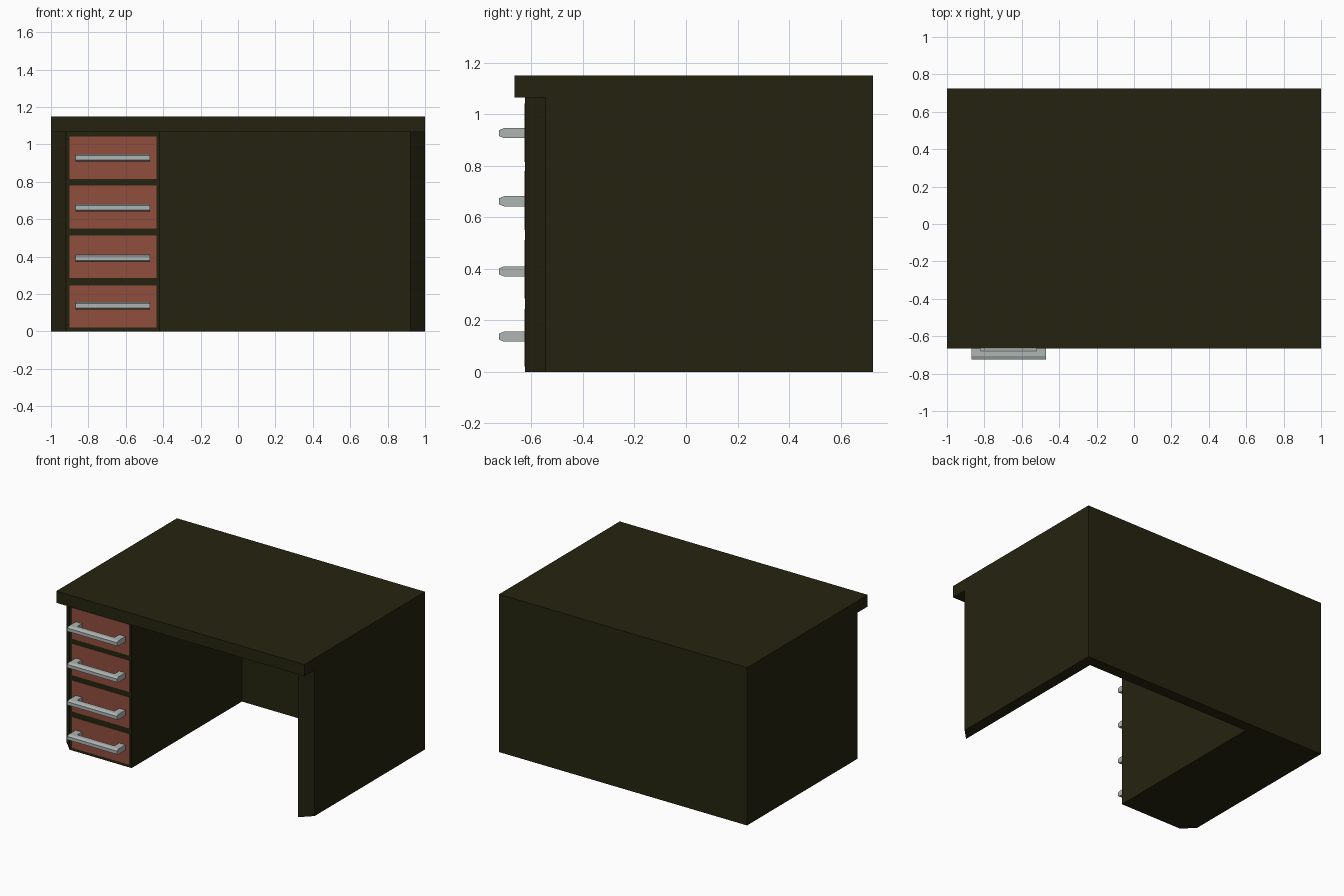
import bpy, bmesh

if "Cube" in bpy.data.objects:
    bpy.data.objects.remove(bpy.data.objects["Cube"])

def material(name, rgb):
    m = bpy.data.materials.new(name)
    m.diffuse_color = (*rgb, 1)
    m.use_nodes = True
    m.node_tree.nodes["Principled BSDF"].inputs["Base Color"].default_value = m.diffuse_color
    return m

WOOD = material("dark_olive_wood", (0.0180, 0.0170, 0.0050))
RED = material("brick_red", (0.28, 0.075, 0.047))
METAL = material("pale_grey_metal", (0.42, 0.46, 0.45))

def prism(name, outline, lo, hi, axis, mat):
    """Extrude a closed outline along z (outline = x,y) or along x (outline = y,z)."""
    place = (lambda a, b, t: (a, b, t)) if axis == 'z' else (lambda a, b, t: (t, a, b))
    bm = bmesh.new()
    base = [bm.verts.new(place(a, b, lo)) for a, b in outline]
    top = [bm.verts.new(place(a, b, hi)) for a, b in outline]
    bm.faces.new(base)
    bm.faces.new(top)
    for i in range(len(base)):
        j = (i + 1) % len(base)
        bm.faces.new((base[i], base[j], top[j], top[i]))
    bmesh.ops.recalc_face_normals(bm, faces=bm.faces[:])
    mesh = bpy.data.meshes.new(name)
    bm.to_mesh(mesh)
    bm.free()
    mesh.materials.append(mat)
    obj = bpy.data.objects.new(name, mesh)
    bpy.context.collection.objects.link(obj)
    return obj

def box(name, x0, x1, y0, y1, z0, z1, mat):
    return prism(name, [(x0, y0), (x1, y0), (x1, y1), (x0, y1)], z0, z1, 'z', mat)

FRONT, BACK, UNDER, TOP = -0.625, 0.725, 1.065, 1.15
BEVEL, INNER = FRONT + 0.08, BACK - 0.08

# Overhanging top
box("desk_top", -1, 1, -0.665, BACK, UNDER, TOP, WOOD)

# Body: drawer cabinet, back panel and right leg in one plan outline
plan = [(-1, BACK), (-1, BEVEL), (-0.92, FRONT), (-0.42, FRONT), (-0.42, INNER),
        (0.92, INNER), (0.92, FRONT), (1, BEVEL), (1, BACK)]
prism("desk_body", plan, 0, UNDER, 'z', WOOD)

# Drawers and their handles
drawers = [(0.02, 0.245, 0.137), (0.285, 0.512, 0.39), (0.55, 0.78, 0.662), (0.815, 1.042, 0.927)]
for n, (z0, z1, zc) in enumerate(drawers, 1):
    box(f"drawer_front_{n}", -0.90, -0.435, FRONT - 0.002, FRONT + 0.003, z0, z1, RED)
    h, c = 0.02, 0.008
    y0, y1 = -0.725, -0.672
    grip = [(y0, zc - h + c), (y0 + 0.02, zc - h), (y1 - 0.008, zc - h), (y1, zc - h + c),
            (y1, zc + h - c), (y1 - 0.008, zc + h), (y0 + 0.02, zc + h), (y0, zc + h - c)]
    prism(f"handle_grip_{n}", grip, -0.87, -0.47, 'x', METAL)
    for side, x in (("left", -0.87), ("right", -0.52)):
        box(f"handle_post_{side}_{n}", x, x + 0.05, -0.69, FRONT, zc - h, zc + h, METAL)
